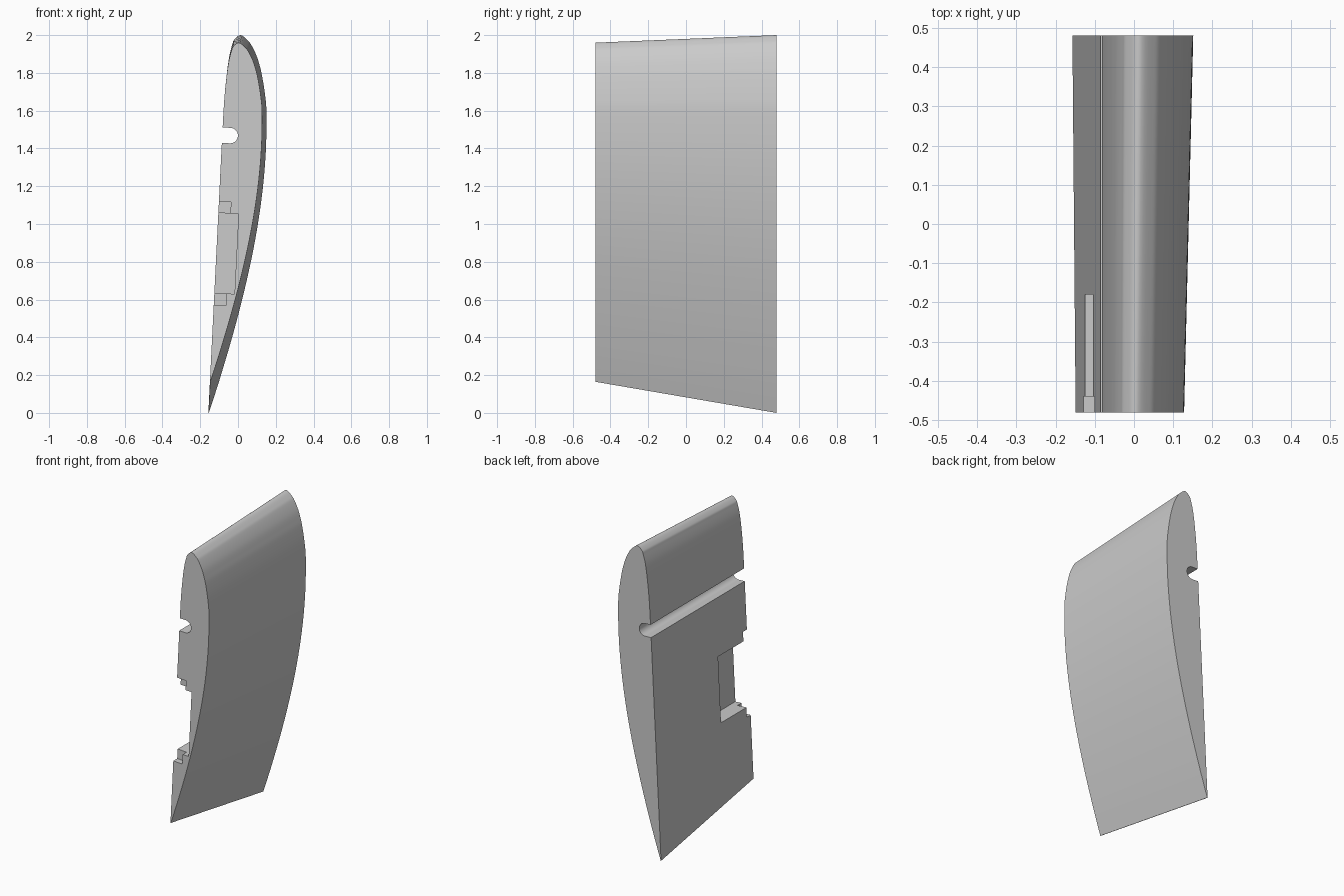
import bpy, bmesh, math
from mathutils import Vector

cube = bpy.data.objects.get("Cube")
if cube:
    bpy.data.objects.remove(cube, do_unlink=True)

TILT = math.atan(0.05)      # lean of the flat side
CHORD = 2.006
FRONT, BACK = -0.48, 0.48

grey = bpy.data.materials.new("plain_grey")
grey.use_nodes = True
grey.diffuse_color = (0.6, 0.6, 0.6, 1)
grey.node_tree.nodes["Principled BSDF"].inputs["Base Color"].default_value = (0.6, 0.6, 0.6, 1)


def place(s, d, y):
    """s runs up along the flat side, d is depth in from it."""
    c, k = math.cos(TILT), math.sin(TILT)
    return Vector((-0.157 + s * k + d * c, y, s * c - d * k))


def loft(name, outline, y0, y1, scale=1.0, lift=0.0):
    """Solid between two copies of an outline; the y0 end is scaled and lifted."""
    bm = bmesh.new()
    near = [bm.verts.new(place(s * scale + lift, d * scale, y0)) for s, d in outline]
    far = [bm.verts.new(place(s, d, y1)) for s, d in outline]
    bm.faces.new(near)
    bm.faces.new(far[::-1])
    for i in range(len(outline)):
        j = (i + 1) % len(outline)
        bm.faces.new((near[j], near[i], far[i], far[j]))
    bmesh.ops.recalc_face_normals(bm, faces=bm.faces)
    mesh = bpy.data.meshes.new(name)
    bm.to_mesh(mesh)
    bm.free()
    mesh.materials.append(grey)
    ob = bpy.data.objects.new(name, mesh)
    bpy.context.collection.objects.link(ob)
    return ob


def smooth_path(points, steps):
    """Catmull-Rom curve through the points."""
    pts = [Vector(p) for p in points]
    pts = [pts[0]] + pts + [pts[-1]]
    out = []
    for a, b, c, d in zip(pts, pts[1:], pts[2:], pts[3:]):
        for i in range(steps):
            t = i / steps
            out.append(0.5 * (2 * b + (c - a) * t + (2 * a - 5 * b + 4 * c - d) * t ** 2
                              + (3 * b - a - 3 * c + d) * t ** 3))
    return out + [pts[-1]]


def box(s0, s1, depth):
    return [(s0, -0.1), (s1, -0.1), (s1, depth), (s0, depth)]


# Aerofoil section: percent back from the nose, percent thickness
section = [(100, .12), (95, 1.49), (90, 2.8), (80, 5.22), (70, 7.35), (60, 9.15),
           (50, 10.52), (40, 11.4), (30, 11.7), (20, 11.36), (15, 10.68), (10, 9.6),
           (7.5, 8.85), (5, 7.9), (2.5, 6.5), (1.25, 5.45), (0, 3.5), (1.25, 1.93),
           (2.5, 1.47), (5, .93), (7.5, .63), (10, .42), (15, .15), (20, .03),
           (30, 0), (40, 0)]
outline = [((1 - p.x / 100) * CHORD, p.y / 100 * CHORD) for p in smooth_path(section, 5)]
outline.append((0, 0))
wing = loft("wing_section", outline, FRONT, BACK, scale=0.8975, lift=0.165)

# Round-bottomed groove along the whole span
groove = [(1.472 + 0.041 * math.cos(a), 0.042 + 0.041 * math.sin(a))
          for a in (math.pi * i / 24 for i in range(25))]
groove += [(1.431, -0.1), (1.513, -0.1)]

# Groove, pocket and the shallow lip at the pocket's open end
cutters = [loft("groove_cutter", groove, -0.7, 0.7),
           loft("pocket_cutter", box(0.636, 1.060, 0.107), -0.7, -0.18),
           loft("pocket_lip_cutter", box(0.573, 1.121, 0.064), -0.7, -0.44)]

bpy.context.view_layer.objects.active = wing
for cutter in cutters:
    mod = wing.modifiers.new(cutter.name, 'BOOLEAN')
    mod.operation = 'DIFFERENCE'
    mod.solver = 'EXACT'
    mod.object = cutter
    bpy.ops.object.modifier_apply(modifier=mod.name)
for cutter in cutters:
    bpy.data.objects.remove(cutter, do_unlink=True)

bpy.ops.object.select_all(action='DESELECT')
wing.select_set(True)
bpy.ops.object.shade_smooth_by_angle(angle=math.radians(30))
